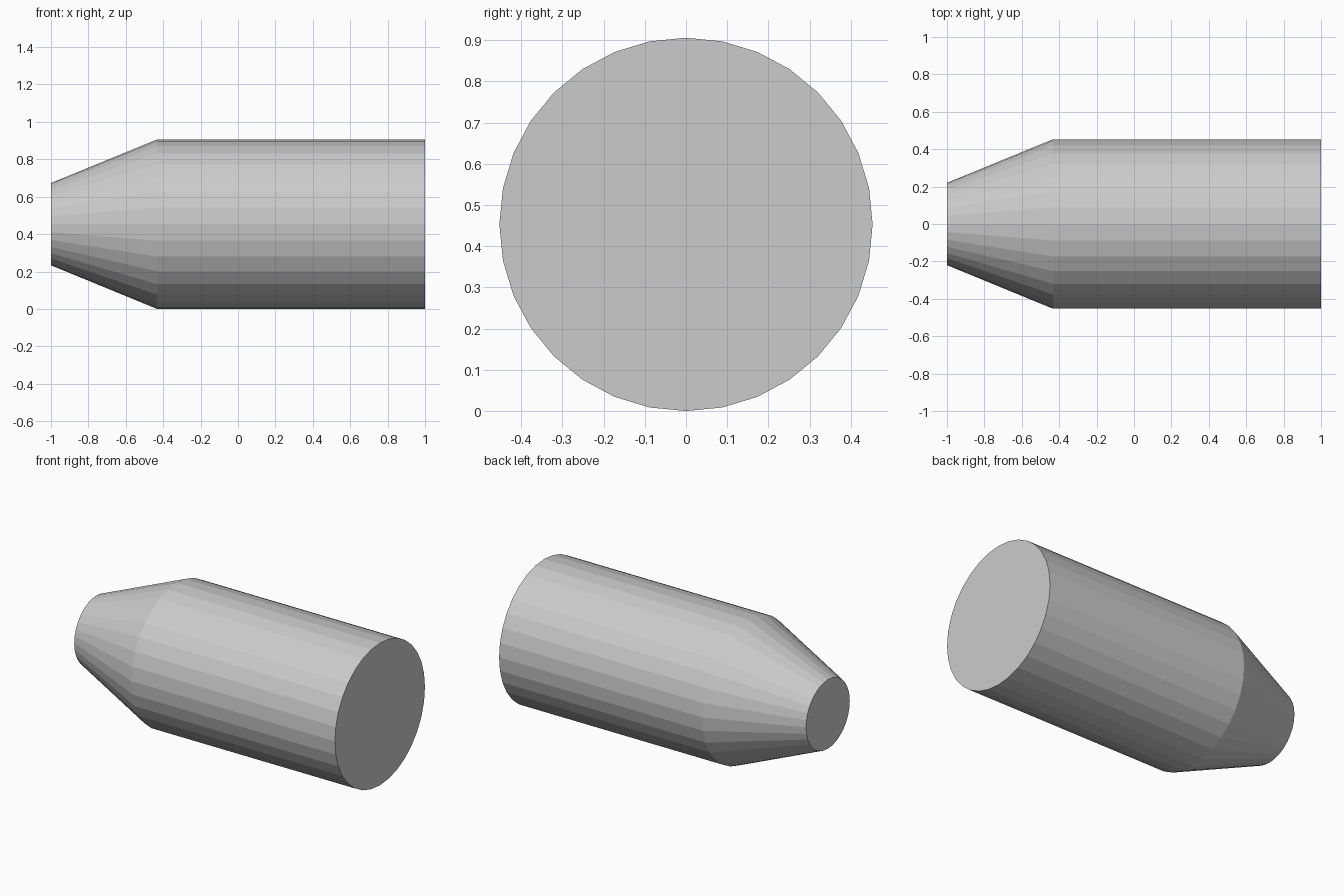
import bpy, bmesh
from math import sin, cos, tau

if "Cube" in bpy.data.objects:
    bpy.data.objects.remove(bpy.data.objects["Cube"])

SIDES = 32
RADIUS = 0.453
# (x, radius) profile along the axis: narrow nose, shoulder, flat base
PROFILE = [(-1.0, 0.22), (-0.433, RADIUS), (1.0, RADIUS)]

bm = bmesh.new()
rings = [[bm.verts.new((x, r * cos(tau * i / SIDES), RADIUS + r * sin(tau * i / SIDES)))
          for i in range(SIDES)] for x, r in PROFILE]

# Side walls
for a, b in zip(rings, rings[1:]):
    for i in range(SIDES):
        j = (i + 1) % SIDES
        bm.faces.new((a[i], a[j], b[j], b[i]))

# End caps
bm.faces.new(rings[0])
bm.faces.new(rings[-1])
bmesh.ops.recalc_face_normals(bm, faces=bm.faces)

mesh = bpy.data.meshes.new("tapered_cylinder")
bm.to_mesh(mesh)
bm.free()
body = bpy.data.objects.new("tapered_cylinder", mesh)
bpy.context.collection.objects.link(body)
